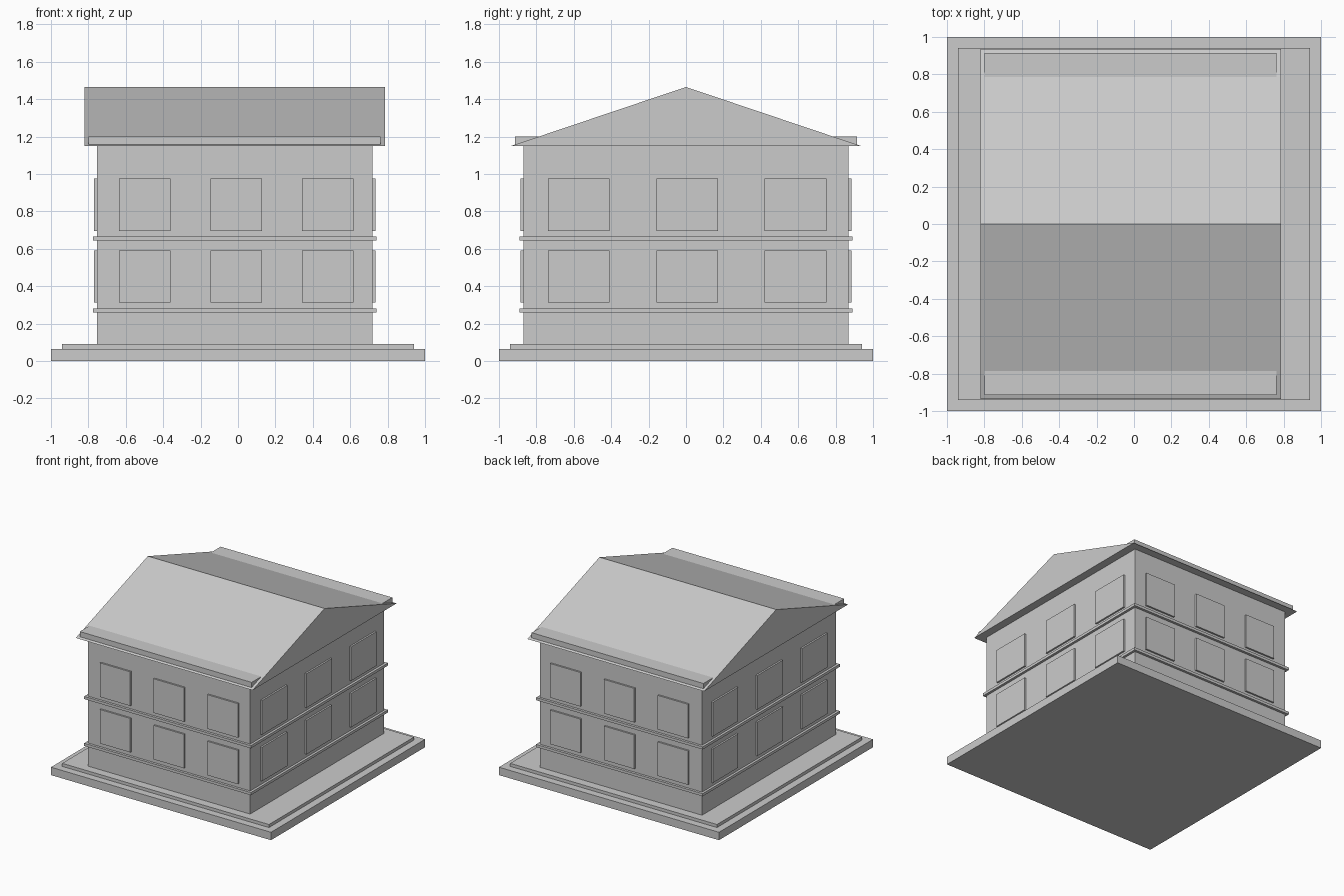
import bpy
import bmesh

old = bpy.data.objects.get("Cube")
if old:
    bpy.data.objects.remove(old, do_unlink=True)

GREY = (0.6, 0.6, 0.6, 1.0)
mat = bpy.data.materials.new("plain grey")
mat.use_nodes = True
mat.diffuse_color = GREY
mat.node_tree.nodes["Principled BSDF"].inputs["Base Color"].default_value = GREY


def finish(name, bm):
    bmesh.ops.recalc_face_normals(bm, faces=bm.faces)
    mesh = bpy.data.meshes.new(name)
    bm.to_mesh(mesh)
    bm.free()
    mesh.materials.append(mat)
    obj = bpy.data.objects.new(name, mesh)
    bpy.context.collection.objects.link(obj)
    return obj


def box(name, x, y, z):
    """Box from (low, high) ranges on each axis."""
    bm = bmesh.new()
    bmesh.ops.create_cube(bm, size=1)
    for v in bm.verts:
        v.co = [lo + (c + 0.5) * (hi - lo) for c, (lo, hi) in zip(v.co, (x, y, z))]
    return finish(name, bm)


# House body range, and slabs that overhang it on all sides
MID_X, HALF_X, HALF_Y = -0.0175, 0.7375, 0.87
EAVES, RIDGE = 1.15, 1.465


def slab(name, overhang, z):
    hx, hy = HALF_X + overhang, HALF_Y + overhang
    return box(name, (MID_X - hx, MID_X + hx), (-hy, hy), z)


# Stepped base
box("base_slab", (-1, 1), (-1, 1), (0, 0.065))
box("base_step", (-0.94, 0.94), (-0.94, 0.94), (0.065, 0.09))

# Walls, floor bands and cornice
slab("walls", 0, (0.09, EAVES))
slab("lower_band", 0.02, (0.258, 0.28))
slab("upper_band", 0.02, (0.643, 0.665))
slab("cornice", 0.043, (EAVES + 0.002, 1.2))

# Gabled roof: triangular profile extruded along x
bm = bmesh.new()
profile = [(-0.935, EAVES), (0.935, EAVES), (0, RIDGE)]
end = bm.faces.new([bm.verts.new((-0.82, y, z)) for y, z in profile])
result = bmesh.ops.extrude_face_region(bm, geom=[end])
for v in result["geom"]:
    if isinstance(v, bmesh.types.BMVert):
        v.co.x = 0.787
finish("roof", bm)

# Window panels: three per floor on all four walls
DEPTH = 0.014
for floor, z in (("lower", (0.313, 0.592)), ("upper", (0.695, 0.975))):
    for i in (-1, 0, 1):
        cx = -0.01 + 0.489 * i
        cy = 0.006 + 0.579 * i
        for side, sign in (("front", -1), ("back", 1)):
            y = sorted((sign * (HALF_Y - 0.01), sign * (HALF_Y + DEPTH)))
            box(f"{floor}_{side}_window", (cx - 0.138, cx + 0.138), y, z)
        for side, sign in (("right", -1), ("left", 1)):
            x = sorted((MID_X + sign * (HALF_X - 0.01), MID_X + sign * (HALF_X + DEPTH)))
            box(f"{floor}_{side}_window", x, (cy - 0.165, cy + 0.165), z)
